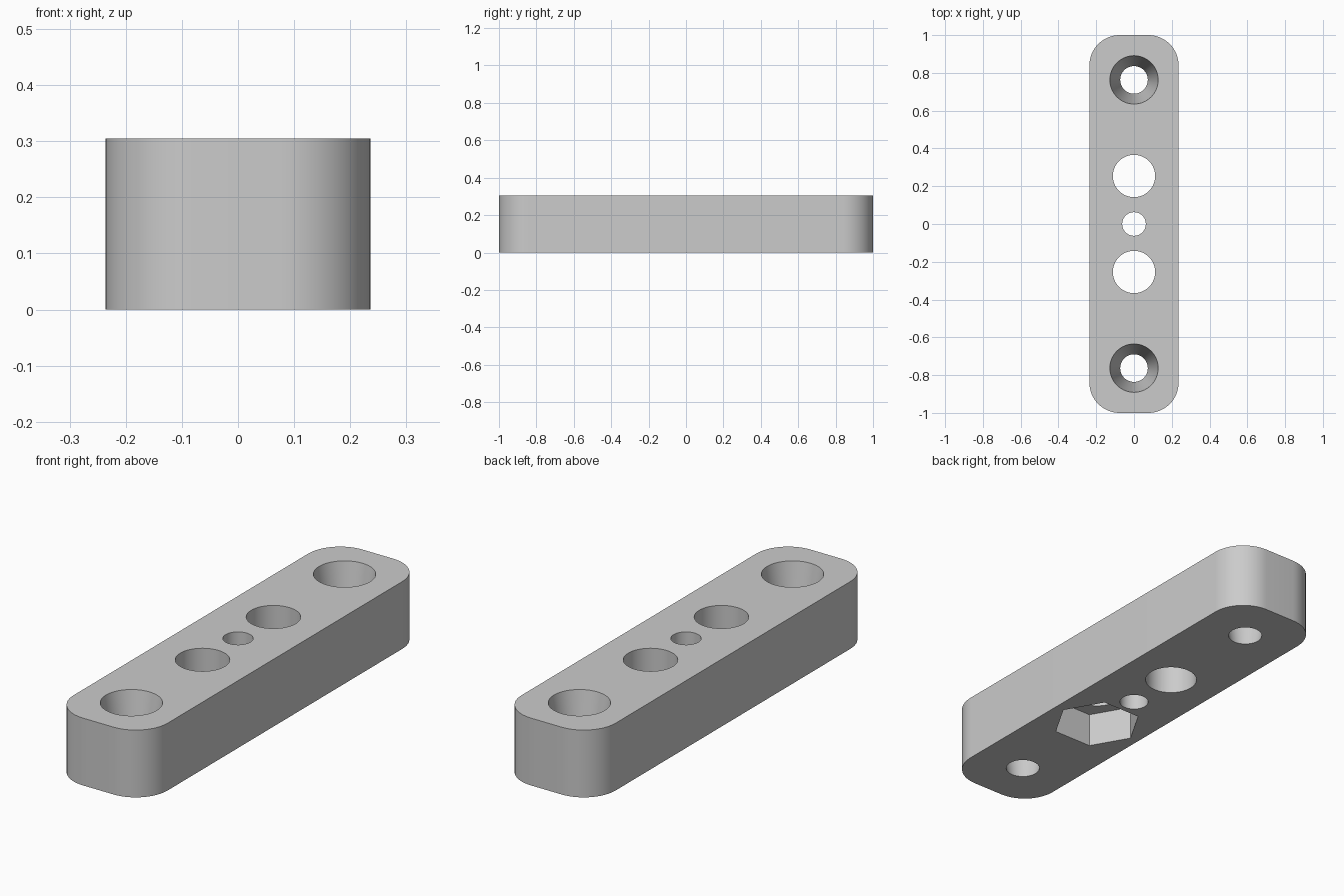
import bpy
import math

default_cube = bpy.data.objects.get("Cube")
if default_cube:
    bpy.data.objects.remove(default_cube, do_unlink=True)

HALF_WIDTH, HALF_LENGTH, HEIGHT = 0.236, 1.0, 0.305
CORNER = 0.16
MARGIN = 0.02

grey = bpy.data.materials.new("light_grey")
grey.use_nodes = True
grey.diffuse_color = (0.6, 0.6, 0.6, 1)
grey.node_tree.nodes["Principled BSDF"].inputs["Base Color"].default_value = grey.diffuse_color


def prism(name, y, z0, z1, r0, r1, sides=64, turn=0.0):
    """Upright prism or cone frustum centred on x = 0."""
    bpy.ops.mesh.primitive_cone_add(
        vertices=sides, radius1=r0, radius2=r1, depth=z1 - z0,
        location=(0, y, (z0 + z1) / 2), rotation=(0, 0, turn))
    obj = bpy.context.object
    obj.name = name
    obj.data.materials.append(grey)
    return obj


def rounded_outline(steps=16):
    """Rounded rectangle, one quarter arc per corner."""
    points = []
    for i, (sx, sy) in enumerate([(1, 1), (-1, 1), (-1, -1), (1, -1)]):
        for s in range(steps + 1):
            a = math.pi / 2 * (i + s / steps)
            points.append((sx * (HALF_WIDTH - CORNER) + CORNER * math.cos(a),
                           sy * (HALF_LENGTH - CORNER) + CORNER * math.sin(a)))
    return points


# Bar: rounded outline extruded to full height
outline = rounded_outline()
n = len(outline)
verts = [(x, y, z) for z in (0, HEIGHT) for x, y in outline]
faces = [tuple(reversed(range(n))), tuple(range(n, 2 * n))]
faces += [(i, (i + 1) % n, n + (i + 1) % n, n + i) for i in range(n)]
mesh = bpy.data.meshes.new("mounting_bar")
mesh.from_pydata(verts, [], faces)
mesh.materials.append(grey)
bar = bpy.data.objects.new("mounting_bar", mesh)
bpy.context.collection.objects.link(bar)

# Straight holes: a small one in the middle and a bolt hole on either side
low, high = -MARGIN, HEIGHT + MARGIN
cutters = [prism("centre_hole", 0, low, high, 0.0625, 0.0625)]
for side in (-1, 1):
    cutters.append(prism("bolt_hole", side * 0.254, low, high, 0.112, 0.112))

    # Tapered screw holes near the ends, wide at the top
    narrow, wide = 0.073, 0.128
    flare = (wide - narrow) * MARGIN / HEIGHT
    cutters.append(prism("screw_hole", side * 0.763, low, high,
                         narrow - flare, wide + flare))

# Hexagonal nut pocket under the front bolt hole, corners toward the sides
cutters.append(prism("nut_pocket", -0.254, low, 0.157, 0.193, 0.193,
                     sides=6, turn=math.pi / 6))
corner = cutters[-1].matrix_world.to_3x3() @ cutters[-1].data.vertices[0].co
cutters[-1].rotation_euler.z -= math.atan2(corner.y, corner.x)

# Cut each hole in turn
for cutter in cutters:
    cutter.hide_render = True
    cut = bar.modifiers.new(cutter.name, 'BOOLEAN')
    cut.operation = 'DIFFERENCE'
    cut.solver = 'EXACT'
    cut.object = cutter
    bpy.ops.object.select_all(action='DESELECT')
    bar.select_set(True)
    bpy.context.view_layer.objects.active = bar
    bpy.ops.object.modifier_apply(modifier=cut.name)
    bpy.data.objects.remove(cutter, do_unlink=True)

bpy.ops.object.shade_smooth_by_angle(angle=math.radians(30))
